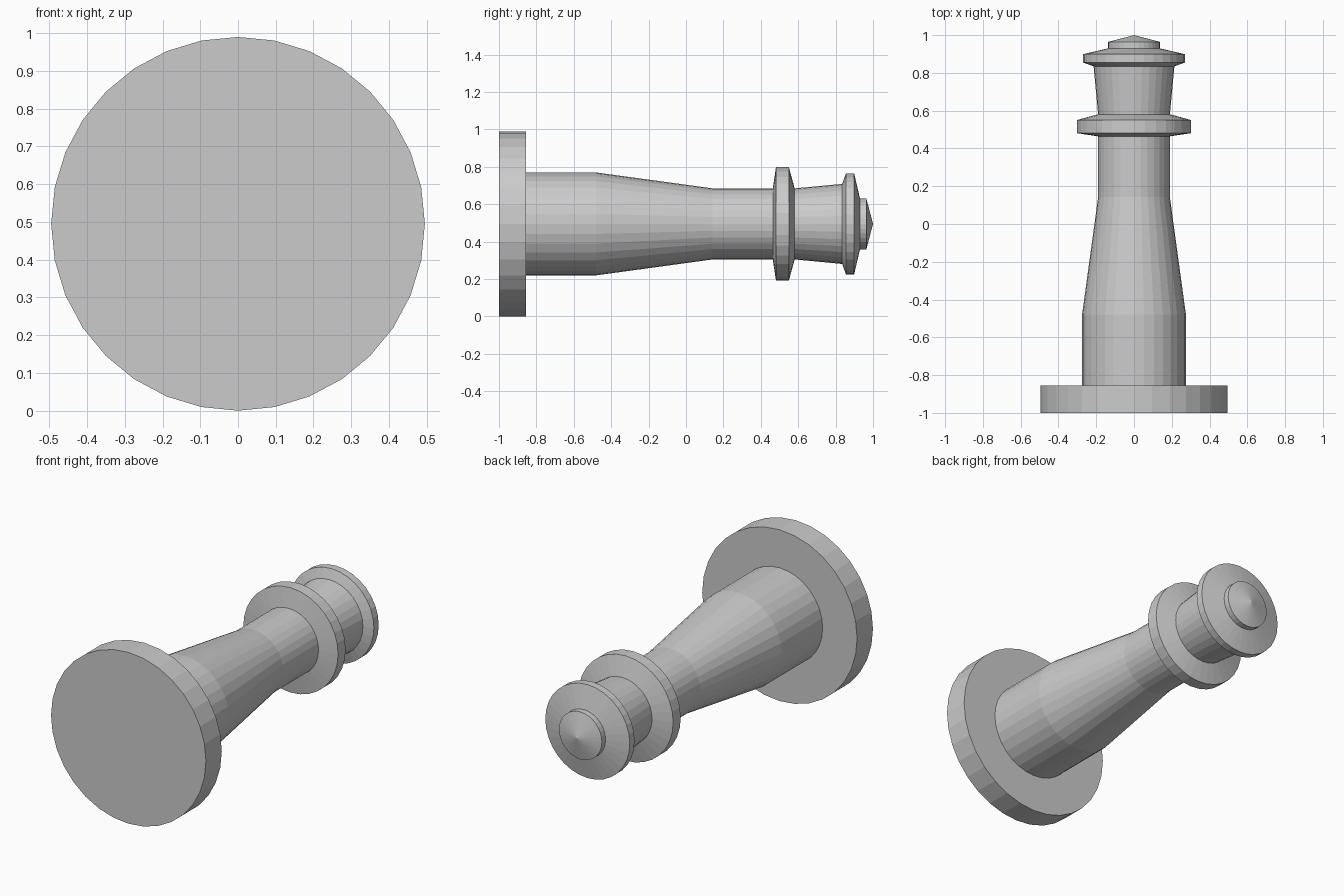
import bpy
import bmesh
from math import sin, cos, tau

if "Cube" in bpy.data.objects:
    bpy.data.objects.remove(bpy.data.objects["Cube"])

SIDES = 32
CENTRE_Z = 0.495

# Half profile of the turned piece: (position along y, radius)
PROFILE = [
    (-1.0, 0.0), (-1.0, 0.495), (-0.855, 0.495),      # base disc
    (-0.855, 0.275), (-0.48, 0.275),                  # thick lower shaft
    (0.142, 0.19), (0.464, 0.19),                     # taper and slim shaft
    (0.481, 0.303), (0.55, 0.303), (0.581, 0.19),     # collar
    (0.835, 0.214),                                   # flared neck
    (0.855, 0.27), (0.899, 0.27), (0.93, 0.137),      # cap
    (0.964, 0.137), (1.0, 0.0),                       # pointed button
]


def lathe_y(name, profile, sides, centre_z):
    """Revolve a profile around a horizontal axis along y."""
    bm = bmesh.new()
    rings = []
    for y, r in profile:
        count = sides if r > 0 else 1
        rings.append([
            bm.verts.new((r * sin(tau * i / sides), y, centre_z + r * cos(tau * i / sides)))
            for i in range(count)
        ])
    for a, b in zip(rings, rings[1:]):
        for i in range(sides):
            j = (i + 1) % sides
            if len(a) == 1:
                continue
            if len(b) == 1:
                bm.faces.new((a[i], a[j], b[0]))
            else:
                bm.faces.new((a[i], a[j], b[j], b[i]))
    # Flat end of the base as one polygon
    if len(rings[0]) == 1:
        bm.verts.remove(rings[0][0])
        bm.faces.new(rings[1])
    bmesh.ops.recalc_face_normals(bm, faces=bm.faces)
    mesh = bpy.data.meshes.new(name)
    bm.to_mesh(mesh)
    bm.free()
    obj = bpy.data.objects.new(name, mesh)
    bpy.context.collection.objects.link(obj)
    return obj


lathe_y("turned_post", PROFILE, SIDES, CENTRE_Z)
